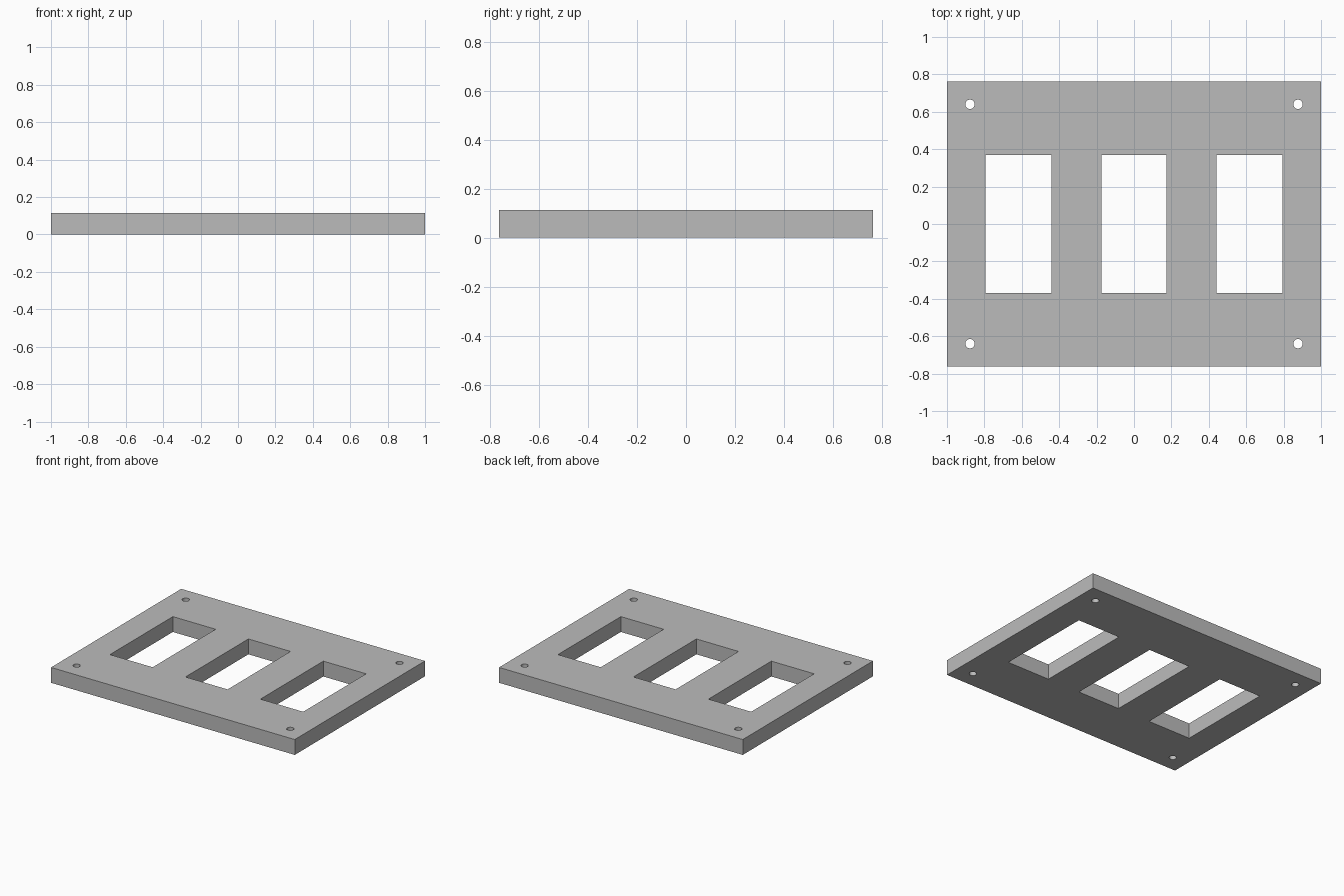
import bpy

if "Cube" in bpy.data.objects:
    bpy.data.objects.remove(bpy.data.objects["Cube"])

HX, HY, T = 1.0, 0.763, 0.114   # plate half sizes and thickness


def box(name, x, sx, sy, z, sz):
    bpy.ops.mesh.primitive_cube_add(size=1, location=(x, 0, z))
    ob = bpy.context.object
    ob.name = name
    ob.scale = (sx, sy, sz)
    bpy.ops.object.transform_apply(location=True, rotation=False, scale=True)
    return ob


# Flat mounting plate in mid grey
plate = box("mounting_plate", 0, 2 * HX, 2 * HY, T / 2, T)
grey = bpy.data.materials.new("mid_grey")
grey.diffuse_color = (0.5, 0.5, 0.5, 1)
grey.use_nodes = True
grey.node_tree.nodes["Principled BSDF"].inputs["Base Color"].default_value = grey.diffuse_color
plate.data.materials.append(grey)

# Three rectangular windows
cutters = [box("window_cutter", x, w, 0.738, T / 2, T * 3)
           for x, w in ((-0.6175, 0.351), (0, 0.346), (0.6175, 0.351))]

# Four corner screw holes
for x in (-0.877, 0.877):
    for y in (-0.64, 0.64):
        bpy.ops.mesh.primitive_cylinder_add(vertices=32, radius=0.025, depth=T * 3,
                                            location=(x, y, T / 2))
        bpy.context.object.name = "screw_hole_cutter"
        cutters.append(bpy.context.object)

# Cut all openings, then discard the cutters
for c in cutters:
    c.data.materials.append(grey)
bpy.context.view_layer.objects.active = plate
for c in cutters:
    mod = plate.modifiers.new("opening", 'BOOLEAN')
    mod.operation = 'DIFFERENCE'
    mod.solver = 'EXACT'
    mod.object = c
    bpy.ops.object.modifier_apply(modifier=mod.name)
for c in cutters:
    bpy.data.objects.remove(c, do_unlink=True)

# Smooth hole walls, sharp edges elsewhere
bpy.ops.object.select_all(action='DESELECT')
plate.select_set(True)
bpy.context.view_layer.objects.active = plate
bpy.ops.object.shade_smooth_by_angle(angle=0.52)
